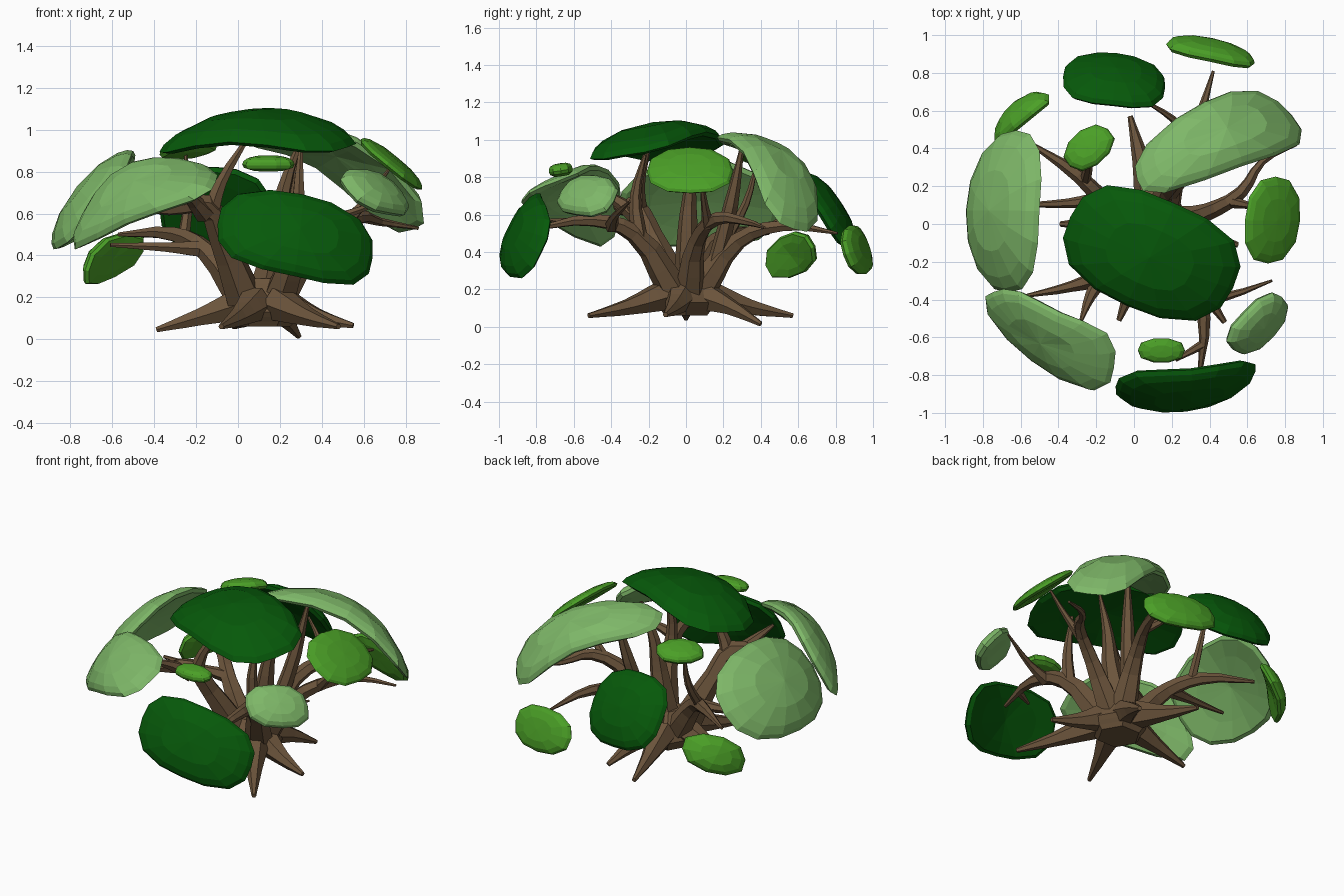
import bpy, bmesh, math
from mathutils import Vector

if "Cube" in bpy.data.objects:
    bpy.data.objects.remove(bpy.data.objects["Cube"])


def material(name, rgb):
    m = bpy.data.materials.new(name)
    m.diffuse_color = (*rgb, 1)
    m.use_nodes = True
    m.node_tree.nodes["Principled BSDF"].inputs["Base Color"].default_value = m.diffuse_color
    return m


BARK = material("bark", (0.15, 0.09, 0.045))
DARK = material("dark_leaf", (0.002, 0.1, 0.003))
PALE = material("pale_leaf", (0.21, 0.48, 0.14))
BRIGHT = material("bright_leaf", (0.07, 0.35, 0.02))


# Faceted tapered tube along (x, y, z, radius) points
def limb(name, *pts):
    cu = bpy.data.curves.new(name, 'CURVE')
    cu.dimensions = '3D'
    cu.bevel_depth = 1.0
    cu.bevel_resolution = 1
    cu.resolution_u = 3
    cu.use_fill_caps = True
    sp = cu.splines.new('BEZIER')
    sp.bezier_points.add(len(pts) - 1)
    for bp, (x, y, z, r) in zip(sp.bezier_points, pts):
        bp.co = (x, y, z)
        bp.radius = r
        bp.handle_left_type = bp.handle_right_type = 'AUTO'
    sp.use_smooth = False
    tmp = bpy.data.objects.new(name + "_curve", cu)
    bpy.context.collection.objects.link(tmp)
    dg = bpy.context.evaluated_depsgraph_get()
    me = bpy.data.meshes.new_from_object(tmp.evaluated_get(dg))
    bpy.data.objects.remove(tmp)
    me.materials.clear()
    me.materials.append(BARK)
    bpy.context.collection.objects.link(bpy.data.objects.new(name, me))


# Rounded leaf pad: centre, two half-axis vectors, half thickness, dome radius,
# side count, corner squareness and a twist that turns v along u
def pad(name, mat, c, u, v, h=0.04, R=0.8, sides=16, power=2.5, twist=(0, 0, 0)):
    c, u, v, w = Vector(c), Vector(u), Vector(v), Vector(twist)
    n = u.cross(v).normalized()
    if n.dot(c - Vector((0, 0, 0.2))) < 0:
        n = -n

    def place(s, t, k):
        bend = (s * u + t * v).length_squared / (2 * R)
        return c + s * u + t * v + s * t * w + n * (k * h - bend)

    bm = bmesh.new()
    rings = []
    for rho, sign in ((.5, 1), (.82, 1), (.95, 1), (1, 0), (.93, -1), (.6, -1)):
        ring = []
        for i in range(sides):
            a = 2 * math.pi * i / sides
            ca, sa = math.cos(a), math.sin(a)
            f = rho * (abs(ca) ** power + abs(sa) ** power) ** (-1 / power)
            ring.append(bm.verts.new(place(f * ca, f * sa, sign * (1 - rho ** 4) ** .5)))
        rings.append(ring)
    top, low = bm.verts.new(place(0, 0, 1)), bm.verts.new(place(0, 0, -1))
    for i in range(sides):
        j = (i + 1) % sides
        bm.faces.new((top, rings[0][i], rings[0][j]))
        bm.faces.new((low, rings[-1][j], rings[-1][i]))
        for a, b in zip(rings, rings[1:]):
            bm.faces.new((a[i], b[i], b[j], a[j]))
    bmesh.ops.recalc_face_normals(bm, faces=bm.faces)
    me = bpy.data.meshes.new(name)
    bm.to_mesh(me)
    bm.free()
    me.materials.append(mat)
    bpy.context.collection.objects.link(bpy.data.objects.new(name, me))


# Short flared trunk
limb("trunk", (.12, 0, .06, .13), (.12, 0, .13, .19), (.12, 0, .22, .15), (.12, 0, .29, .08))

# Spreading roots
for i, (x, y, z) in enumerate([(.48, -.52, .06), (.55, -.11, .065), (.29, .4, .015),
                               (-.02, .57, .06), (-.39, .0, .045), (-.08, -.51, .06)]):
    p = Vector((x, y, z)) - Vector((.12, 0, .17))
    limb(f"root_{i + 1}", (.12 + p.x * .2, p.y * .2, .17, .09),
         (.12 + p.x * .6, p.y * .6, .105, .046), (x, y, z, .014))

# Front left limb and its forks
limb("front_left_limb", (.03, -.05, .2, .09), (-.08, -.18, .48, .06), (-.16, -.27, .64, .055),
     (-.33, -.33, .62, .03), (-.57, -.38, .64, .01))
limb("front_left_fork_up", (-.14, -.25, .58, .05), (-.08, -.25, .75, .03), (.04, -.2, .95, .012))
limb("front_left_fork_out", (-.16, -.27, .6, .05), (-.23, -.38, .68, .03), (-.28, -.51, .74, .01))

# Front right limb and its forks
limb("front_right_limb", (.2, -.07, .2, .085), (.31, -.28, .5, .05), (.37, -.5, .57, .035),
     (.35, -.78, .53, .012))
limb("front_right_fork_side", (.35, -.4, .54, .04), (.5, -.38, .59, .022), (.73, -.3, .67, .007))
limb("front_right_fork_up", (.3, -.25, .48, .045), (.29, -.27, .7, .03), (.3, -.22, .92, .01))
limb("front_right_twig", (.36, -.64, .56, .025), (.22, -.72, .57, .01))

# Right limb and its forks
limb("right_limb", (.2, .02, .2, .08), (.38, .06, .46, .048), (.57, .17, .58, .035),
     (.68, .33, .56, .02), (.86, .42, .53, .008))
limb("right_fork_up", (.5, .12, .54, .035), (.6, .1, .65, .02), (.72, .08, .81, .008))

# Back right limb and its forks
limb("back_right_limb", (.15, .08, .2, .085), (.22, .28, .46, .048), (.33, .52, .54, .032),
     (.42, .81, .5, .008))
limb("back_right_fork_up", (.18, .16, .33, .05), (.25, .24, .65, .04), (.3, .3, .96, .012))
limb("back_right_twig", (.3, .46, .53, .03), (.2, .56, .6, .018), (.06, .65, .68, .008))

# Left limb and its forks
limb("left_limb", (.02, .04, .2, .08), (-.15, .12, .42, .05), (-.3, .26, .5, .038),
     (-.57, .44, .5, .01))
limb("left_fork_side", (-.16, .13, .43, .045), (-.35, .11, .44, .025), (-.61, .1, .45, .01))
limb("left_fork_up", (-.26, .22, .48, .03), (-.24, .32, .66, .022), (-.25, .38, .88, .008))

# Middle limb under the crown
limb("middle_limb", (.13, .02, .2, .09), (.19, .01, .52, .055), (.22, .02, .72, .035),
     (.3, .04, .95, .01))

# Large dark pads
pad("crown_pad", DARK, (.085, -.17, 1.045), (.43, -.19, 0), (.13, .27, .05), .05, .85, 16, 2.8)
pad("front_pad", DARK, (.29, -.9, .51), (.37, .04, -.08), (.02, .1, .195), .045, .8, 16, 2.9)
pad("back_pad", DARK, (-.1, .79, .64), (.27, -.03, -.01), (-.01, -.13, .2), .045, .8, 16, 2.9)

# Large pale pads
pad("left_pad", PALE, (-.735, .07, .7), (.02, .43, 0), (.19, 0, .235), .045, .8, 16, 2.4)
pad("front_left_pad", PALE, (-.475, -.61, .725), (.32, -.2, .09), (.075, .125, .155), .045, .8,
    16, 3.2, (-.05, .07, -.06))
pad("back_right_pad", PALE, (.48, .49, .91), (.41, .17, -.225), (-.1, .17, -.055), .045, .65,
    16, 3, (-.05, .01, 0))
pad("right_front_pad", PALE, (.665, -.535, .71), (.13, .14, -.02), (.075, -.06, -.1), .045, .8, 12, 2.8)

# Small bright pads
pad("right_pad", BRIGHT, (.74, .02, .845), (.02, .23, 0), (.145, 0, -.12), .03, 1.5, 12)
pad("left_back_low_pad", BRIGHT, (-.625, .585, .395), (.14, .13, .05), (.03, -.03, .11), .04, .4, 10)
pad("back_low_pad", BRIGHT, (.41, .925, .415), (.235, -.05, -.02), (0, -.045, .13), .04, 1.2, 12)
pad("left_back_high_pad", BRIGHT, (-.24, .405, .91), (.1, .1, 0), (-.08, .06, -.03), .035, 1, 10)
pad("front_small_pad", BRIGHT, (.145, -.67, .84), (.125, 0, 0), (0, .065, .01), .035, 1.5, 10)
